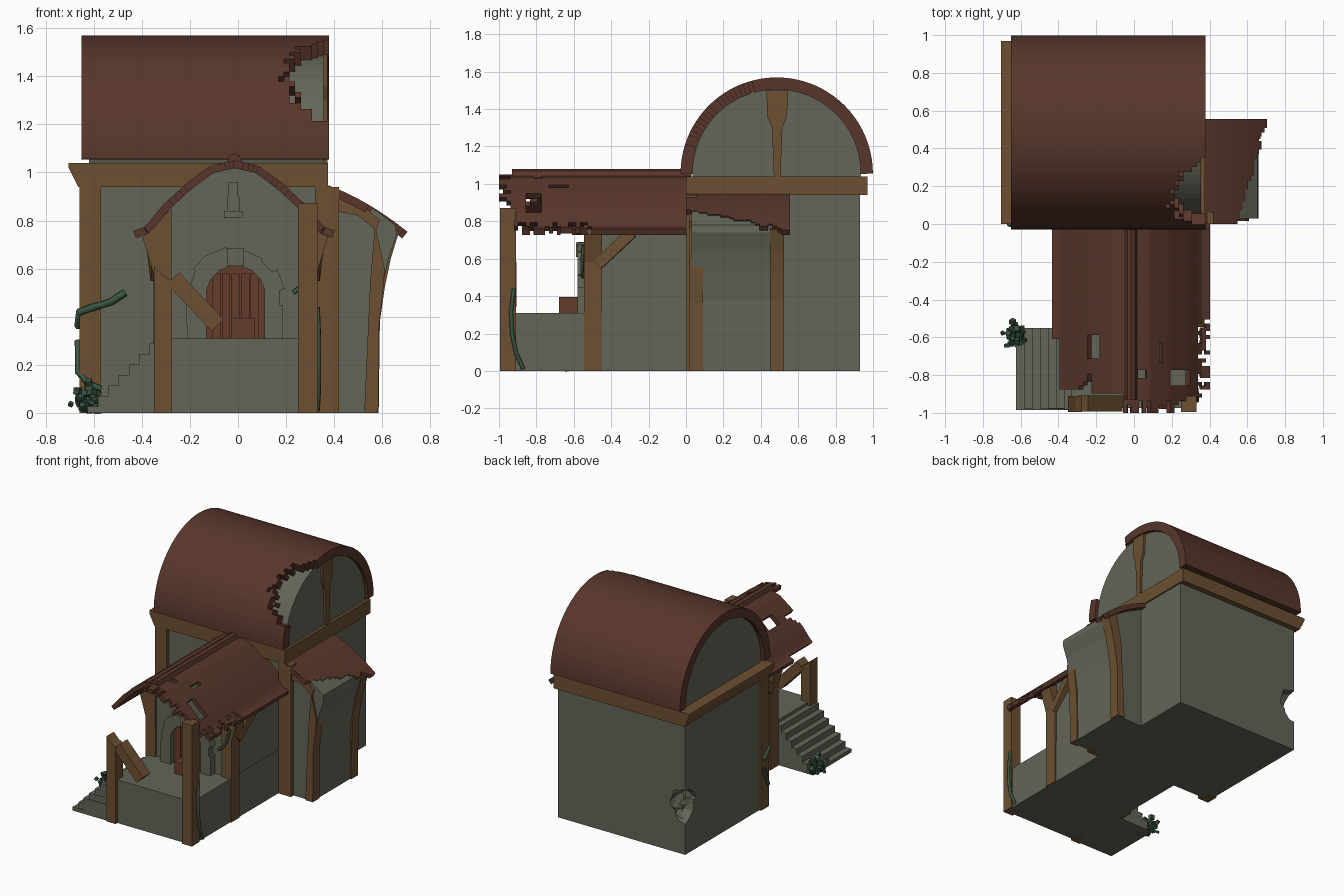
import bpy, bmesh, math, random
from mathutils import Vector, Matrix

if "Cube" in bpy.data.objects:
    bpy.data.objects.remove(bpy.data.objects["Cube"])
random.seed(4)

def material(name, rgb):
    m = bpy.data.materials.new(name)
    m.diffuse_color = (*rgb, 1)
    m.use_nodes = True
    m.node_tree.nodes["Principled BSDF"].inputs["Base Color"].default_value = m.diffuse_color
    return m

STONE = material("grey stone", (0.125, 0.132, 0.098))
ROOF = material("red brown roof", (0.098, 0.037, 0.024))
WOOD = material("timber", (0.15, 0.08, 0.031))
DOOR = material("door red", (0.13, 0.045, 0.027))
LEAF = material("ivy green", (0.04, 0.09, 0.052))

def finish(name, bm, mat, fix=True):
    if fix:
        bmesh.ops.recalc_face_normals(bm, faces=bm.faces)
    me = bpy.data.meshes.new(name)
    bm.to_mesh(me)
    bm.free()
    me.materials.append(mat)
    ob = bpy.data.objects.new(name, me)
    bpy.context.collection.objects.link(ob)
    return ob

def put(axis, s, p):
    return (s, p[0], p[1]) if axis == 'x' else (p[0], s, p[1])

def prism(name, pts, axis, a, b, mat):
    """Polygon extruded along x or y from a to b."""
    bm = bmesh.new()
    lo = [bm.verts.new(put(axis, a, p)) for p in pts]
    hi = [bm.verts.new(put(axis, b, p)) for p in pts]
    bm.faces.new(lo)
    bm.faces.new(hi)
    for i in range(len(pts)):
        j = (i + 1) % len(pts)
        bm.faces.new((lo[i], lo[j], hi[j], hi[i]))
    return finish(name, bm, mat)

def box(name, x0, x1, y0, y1, z0, z1, mat):
    return prism(name, [(x0, z0), (x1, z0), (x1, z1), (x0, z1)], 'y', y0, y1, mat)

def beam(name, p, q, w, d, mat):
    """Rectangular timber between two points."""
    p, q = Vector(p), Vector(q)
    bm = bmesh.new()
    rot = (q - p).to_track_quat('Z', 'Y').to_matrix().to_4x4()
    bmesh.ops.create_cube(bm, size=1, matrix=Matrix.Translation((p + q) / 2) @ rot
                          @ Matrix.Diagonal((w, d, (q - p).length, 1)))
    return finish(name, bm, mat)

def sheet(name, pts, axis, stations, keep, thick, mat):
    """Thick roof skin; faces failing keep(mid point, i, j) are broken away."""
    bm = bmesh.new()
    g = [[bm.verts.new(put(axis, s, p)) for s in stations] for p in pts]
    for i in range(len(pts) - 1):
        for j in range(len(stations) - 1):
            vs = (g[i][j], g[i + 1][j], g[i + 1][j + 1], g[i][j + 1])
            if keep(sum((v.co for v in vs), Vector()) / 4, i, j):
                bm.faces.new(vs)
    bmesh.ops.delete(bm, geom=[v for v in bm.verts if not v.link_faces], context='VERTS')
    ob = finish(name, bm, mat, False)
    m = ob.modifiers.new("thickness", 'SOLIDIFY')
    m.thickness, m.offset = thick, -1
    return ob

def span(a, b, n):
    return [a + (b - a) * i / n for i in range(n + 1)]

# main hall with a broken back corner
hall = box("hall_walls", -0.645, 0.365, 0.03, 0.93, 0, 0.95, STONE)
bm = bmesh.new()
bmesh.ops.create_icosphere(bm, subdivisions=3, radius=0.12,
                           matrix=Matrix.Translation((-0.655, 0.94, 0.35)))
for v in bm.verts:
    v.co += Vector([random.uniform(-0.015, 0.015) for _ in range(3)])
cut = finish("corner_cutter", bm, STONE)
cut.hide_render = True
mod = hall.modifiers.new("broken_corner", 'BOOLEAN')
mod.object, mod.operation, mod.solver = cut, 'DIFFERENCE', 'EXACT'
bpy.context.view_layer.objects.active = hall
bpy.ops.object.modifier_apply(modifier="broken_corner")
bpy.data.objects.remove(cut)

# hall timber
prism("eaves_beam", [(-0.665, 0.94), (0.375, 0.94), (0.375, 1.04), (-0.705, 1.04), (-0.705, 1.02)],
      'y', 0.0, 0.97, WOOD)
box("hall_corner_post_left", -0.66, -0.57, 0.0, 0.09, 0, 0.94, WOOD)
box("hall_corner_post_right", 0.32, 0.42, 0.0, 0.06, 0, 0.94, WOOD)

# barrel roof over a stone core
CY, CZ = 0.485, 1.055
def arc(r, a0, a1, n):
    return [(CY + r * math.cos(math.radians(a)), CZ + r * math.sin(math.radians(a))) for a in span(a0, a1, n)]
prism("gable_core", [(0.93, 1.03)] + arc(0.452, 0, 180, 36) + [(0.04, 1.03)], 'x', -0.62, 0.355, STONE)
def hall_keep(c, i, j):
    t = math.degrees(math.atan2(c.z - CZ, CY - c.y))
    if not 14 < t < 76:
        return True
    edge = 0.37 - 0.17 * max(0, 1 - ((t - 45) / 31) ** 2)
    return c.x < edge + random.uniform(-0.03, 0.03)
sheet("barrel_roof", arc(0.514, 0, 180, 60), 'x', span(-0.65, 0.378, 44), hall_keep, 0.065, ROOF)
prism("gable_post", [(0.47, 1.03), (0.505, 1.03), (0.515, 1.3), (0.54, 1.36), (0.545, 1.5),
                     (0.43, 1.5), (0.435, 1.36), (0.46, 1.3)], 'x', 0.34, 0.372, WOOD)

# side annex with flared wall
flare = [(0.34, 0), (0.575, 0), (0.58, 0.38), (0.6, 0.52), (0.625, 0.64), (0.66, 0.74),
         (0.655, 0.78), (0.55, 0.86), (0.34, 0.92)]
prism("annex_walls", flare, 'y', 0.03, 0.51, STONE)
post = [(0.525, 0), (0.585, 0), (0.59, 0.38), (0.61, 0.52), (0.635, 0.64), (0.67, 0.755), (0.6, 0.8), (0.555, 0.6)]
prism("annex_back_post", post, 'y', 0.45, 0.525, WOOD)
prism("annex_front_post", [(0.525, 0), (0.583, 0), (0.587, 0.36), (0.605, 0.52), (0.61, 0.6), (0.57, 0.78), (0.55, 0.55)],
      'y', 0.015, 0.09, WOOD)
prism("annex_top_rail", [(0.4, 0.84), (0.5, 0.82), (0.575, 0.76), (0.59, 0.8), (0.5, 0.88), (0.4, 0.91)],
      'y', 0.015, 0.06, WOOD)
def annex_keep(c, i, j):
    return c.x < 0.55 + 0.28 * max(c.y, 0) + random.uniform(-0.008, 0.008)
annex_pts = [(x, 0.952 - 0.12 * ((x - 0.36) / 0.34) - 0.075 * ((x - 0.36) / 0.34) ** 2) for x in span(0.36, 0.705, 24)]
sheet("annex_roof", annex_pts, 'y', span(0.0, 0.555, 24), annex_keep, 0.035, ROOF)

# porch platform and side stairs
box("porch_platform", -0.33, 0.32, -0.975, 0.04, 0, 0.31, STONE)
N = 7
for k in range(N):
    x0 = -0.625 + k * 0.3 / N
    box("stair_step", x0, -0.32, -0.985 + random.uniform(0, 0.01), -0.55, 0, 0.305 * (k + 0.6) / N, STONE)

# porch room, shaped to the roof
TAB = [(0, 1.05), (0.1, 1.028), (0.2, 0.955), (0.3, 0.862), (0.37, 0.775), (0.42, 0.757)]
def roof_z(x):
    d = min(abs(x + 0.015), 0.4199)
    for (a, za), (b, zb) in zip(TAB, TAB[1:]):
        if d <= b:
            return za + (zb - za) * (d - a) / (b - a)
prism("porch_room", [(-0.33, 0.0), (0.315, 0.0)] + [(x, roof_z(x) - 0.025) for x in span(0.315, -0.33, 16)],
      'y', -0.53, 0.04, STONE)

# porch roof, broken at its front left
front = [random.choice([-1, -0.98, -0.96, -0.94]) for _ in range(60)]
holes = [(-0.24, -0.18, -0.72, -0.58), (0.0, 0.07, -0.82, -0.78), (0.2, 0.3, -0.86, -0.77), (0.12, 0.15, -0.74, -0.63)]
def porch_keep(c, i, j):
    if any(a < c.x < b and e < c.y < f for a, b, e, f in holes):
        return False
    if c.x > 0.33 and c.y < -0.5 and random.random() < 0.5:
        return False
    edge = front[i]
    if c.x < -0.05:
        edge = -0.9
    if c.x < -0.22:
        edge = -0.82 - (c.x + 0.25) * -1.3
        edge = max(-0.88, min(edge, -0.58)) if c.x > -0.4 else -0.6
    if c.x > 0.27:
        edge = max(edge, -0.92)
    return c.y > edge
sheet("porch_roof", [(x, roof_z(x)) for x in span(-0.435, 0.402, 40)], 'y', span(-1.0, 0.03, 50),
      porch_keep, 0.032, ROOF)
prism("porch_ridge_cap", [(-0.05, 1.035), (0.02, 1.035), (0.005, 1.07), (-0.015, 1.08), (-0.035, 1.07)],
      'y', -0.93, 0.03, ROOF)

# porch posts and braces
box("front_post_right", 0.25, 0.33, -0.995, -0.91, 0, 0.87, WOOD)
prism("front_post_broken", [(-0.35, 0), (-0.275, 0), (-0.275, 0.55), (-0.31, 0.57), (-0.35, 0.61)],
      'y', -0.995, -0.91, WOOD)
beam("fallen_brace", (-0.27, -0.95, 0.56), (-0.085, -0.95, 0.365), 0.085, 0.07, WOOD)
for s in (-1, 1):
    X = lambda d: -0.012 + s * d
    prism("porch_wall_post", [(X(0.262), 0), (X(0.34), 0), (X(0.34), 0.58), (X(0.385), 0.73), (X(0.265), 0.85)],
          'y', -0.545, -0.45, WOOD)
    beam("porch_side_brace", (X(0.325), -0.47, 0.57), (X(0.345), -0.29, 0.74), 0.05, 0.06, WOOD)

# door with stone arch
DX, DZ = -0.01, 0.49
prism("door", [(DX + 0.125, 0.31)] + [(DX + 0.125 * math.cos(a), DZ + 0.125 * math.sin(a)) for a in span(0, math.pi, 14)]
      + [(DX - 0.125, 0.31)], 'y', -0.542, -0.5, DOOR)
for x in (-0.09, -0.05, -0.01, 0.03, 0.07):
    box("door_plank", x - 0.017, x + 0.017, -0.549, -0.54, 0.31, DZ + 0.09, DOOR)
for k in range(13):
    a = -0.9 + k * (math.pi + 1.8) / 12
    if 0 <= a <= math.pi:
        u = Vector((math.cos(a), 0, math.sin(a)))
        base = Vector((DX, -0.545, DZ))
    else:
        u = Vector((1 if a < 1 else -1, 0, 0))
        base = Vector((DX, -0.545, DZ - 0.17 * (-a if a < 0 else a - math.pi)))
    beam("arch_stone", base + u * 0.12, base + u * random.uniform(0.175, 0.205), 0.07, 0.085, STONE)
box("fallen_planks", -0.03, 0.07, -0.68, -0.58, 0.31, 0.395, DOOR)

# hanging lantern
for r, z0, z1 in ((0.02, 0.9, 0.96), (0.026, 0.84, 0.9), (0.038, 0.81, 0.84)):
    box("lantern", -0.02 - r, -0.02 + r, -0.6 - r, -0.6 + r, z0, z1, STONE)

# ivy strands and bush
def vine(name, pts, r=0.011):
    cu = bpy.data.curves.new(name, 'CURVE')
    cu.dimensions, cu.bevel_depth, cu.bevel_resolution = '3D', r, 1
    sp = cu.splines.new('POLY')
    sp.points.add(len(pts) - 1)
    for p, c in zip(sp.points, pts):
        p.co = (*c, 1)
    cu.materials.append(LEAF)
    bpy.context.collection.objects.link(bpy.data.objects.new(name, cu))
vine("ivy_front_post", [(0.33, -0.92, 0.44), (0.335, -0.935, 0.32), (0.335, -0.93, 0.2), (0.335, -0.91, 0.1), (0.33, -0.87, 0.01)])
vine("ivy_hall_post", [(-0.665, 0.07, 0.36), (-0.66, 0.0, 0.42), (-0.6, -0.01, 0.44), (-0.53, 0.01, 0.46), (-0.47, 0.025, 0.5)], 0.016)
vine("ivy_hall_low", [(-0.665, 0.07, 0.3), (-0.665, 0.02, 0.17), (-0.62, -0.01, 0.12), (-0.57, 0.0, 0.1)], 0.014)
vine("ivy_wall_post", [(0.32, -0.55, 0.67), (0.3, -0.555, 0.58), (0.27, -0.555, 0.53), (0.23, -0.55, 0.5)], 0.01)
bm = bmesh.new()
for _ in range(70):
    p = Vector((random.gauss(-0.63, 0.028), random.gauss(-0.59, 0.028), abs(random.gauss(0.04, 0.035)) + 0.012))
    bmesh.ops.create_cube(bm, size=random.uniform(0.012, 0.03), matrix=Matrix.Translation(p)
                          @ Matrix.Rotation(random.random() * 3, 4, 'X') @ Matrix.Rotation(random.random() * 3, 4, 'Z'))
finish("ivy_bush", bm, LEAF)
